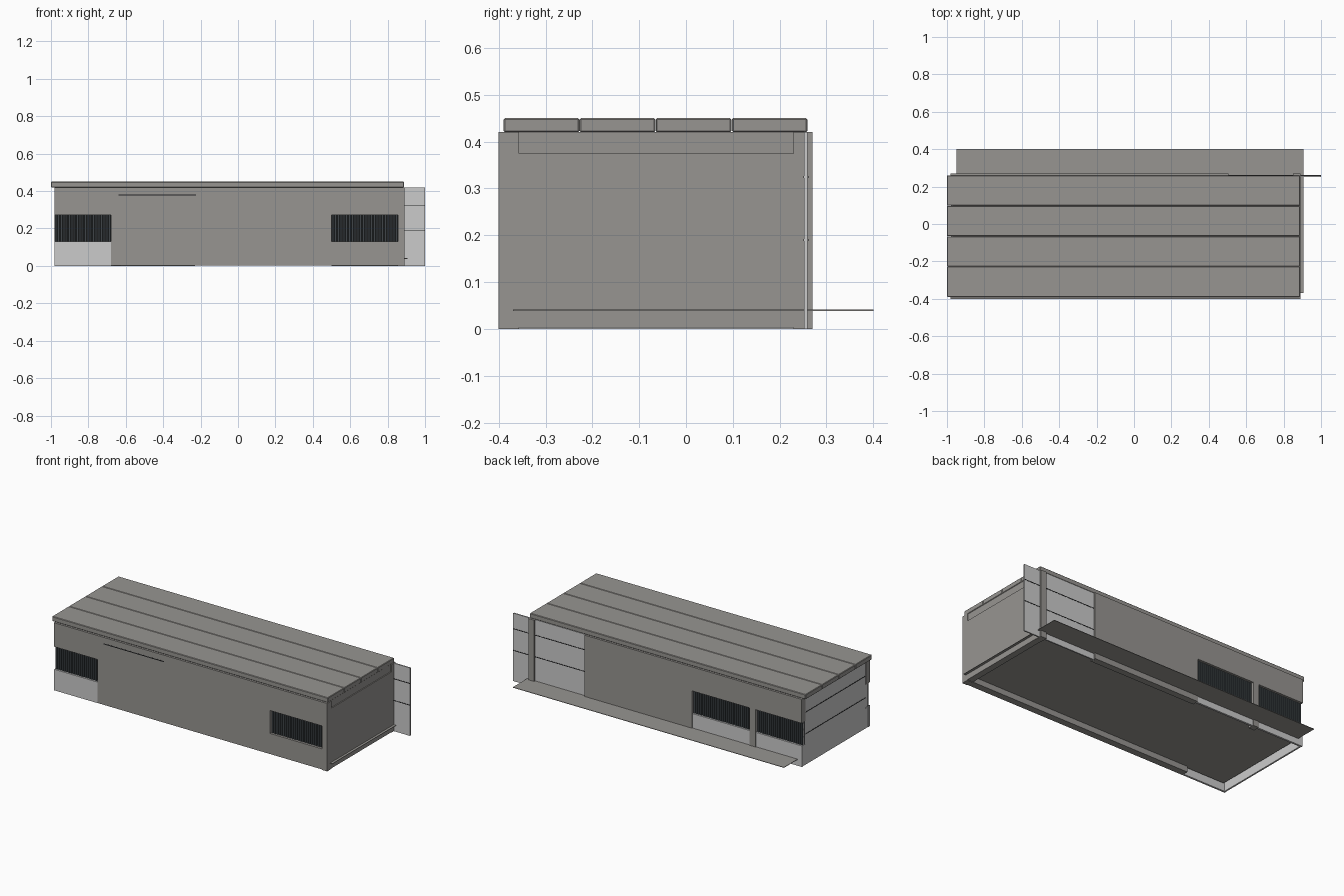
import bpy, bmesh

if "Cube" in bpy.data.objects:
    bpy.data.objects.remove(bpy.data.objects["Cube"])


def mat(name, r, g, b):
    m = bpy.data.materials.new(name)
    m.diffuse_color = (r, g, b, 1)
    m.use_nodes = True
    m.node_tree.nodes["Principled BSDF"].inputs["Base Color"].default_value = m.diffuse_color
    return m


CONCRETE = mat("warm_grey", 0.31, 0.30, 0.285)
LIGHT = mat("pale_panel", 0.60, 0.60, 0.60)
SLATE = mat("dark_slate", 0.05, 0.06, 0.066)
BLACK = mat("near_black", 0.015, 0.016, 0.017)


def boxes(name, material, specs, bevel=0):
    """One object from boxes given as (x0, x1, y0, y1, z0, z1)."""
    bm = bmesh.new()
    for x0, x1, y0, y1, z0, z1 in specs:
        vs = bmesh.ops.create_cube(bm, size=1)["verts"]
        for v in vs:
            v.co.x = x1 if v.co.x > 0 else x0
            v.co.y = y1 if v.co.y > 0 else y0
            v.co.z = z1 if v.co.z > 0 else z0
    me = bpy.data.meshes.new(name)
    bm.to_mesh(me)
    bm.free()
    me.materials.append(material)
    ob = bpy.data.objects.new(name, me)
    bpy.context.collection.objects.link(ob)
    if bevel:
        b = ob.modifiers.new("bevel", "BEVEL")
        b.width = bevel
        b.segments = 1
    return ob


TOP, SILL, HEAD = 0.42, 0.13, 0.272
F0, F1, B0, B1 = -0.40, -0.357, 0.23, 0.27   # front and back wall faces

# Front wall with two window openings
boxes("front_wall", CONCRETE, [
    (-0.68, 0.50, F0, F1, 0.003, TOP),
    (-0.98, -0.68, F0, F1, HEAD, TOP),
    (0.50, 0.855, F0, F1, 0.003, SILL),
    (0.50, 0.855, F0, F1, HEAD, TOP),
    (0.855, 0.89, F0, F1, 0, TOP)])

# Back wall, window pillar and door post
boxes("back_wall", CONCRETE, [
    (-0.23, 0.505, B0, B1, 0.003, TOP),
    (-0.98, -0.23, B0, B1, HEAD, TOP)])
boxes("back_pillars", CONCRETE, [
    (-0.665, -0.625, B0, B1, 0, HEAD),
    (0.85, 0.89, B0, B1, 0, TOP)])

# Right end wall with shallow recessed band under the roof
boxes("right_wall", CONCRETE, [
    (0.85, 0.89, F1, B0, 0.003, 0.375),
    (0.85, 0.884, F1, B0, 0.375, TOP)])

# Pale panels below the windows
boxes("lower_panels", LIGHT, [
    (-0.98, -0.68, F0 + 0.004, F0 + 0.016, 0, SILL),
    (-0.625, -0.23, B1 - 0.016, B1 - 0.004, 0, SILL),
    (-0.98, -0.665, B1 - 0.016, B1 - 0.004, 0, SILL)])
boxes("window_sills", LIGHT, [
    (-0.98, -0.68, F0 + 0.004, F1, SILL - 0.006, SILL),
    (-0.625, -0.23, B0, B1 - 0.004, SILL - 0.006, SILL),
    (-0.98, -0.665, B0, B1 - 0.004, SILL - 0.006, SILL)])

# Glazed left end and the sliding glass door that runs past the corner
boxes("left_glazing", LIGHT, [(-0.978, -0.968, F0 + 0.016, B1 - 0.016, 0, TOP)])
boxes("sliding_door", LIGHT, [(0.50, 1.0, 0.252, 0.260, 0, TOP)])
boxes("glazing_bars", BLACK, [
    s for z in (0.19, 0.324) for s in (
        (0.505, 1.0, 0.2505, 0.2615, z - 0.002, z + 0.002),
        (-0.9795, -0.967, F1, B0, z - 0.002, z + 0.002))])


# Slatted windows: dark pane behind a row of vertical fins
def window(name, x0, x1, face, inward):
    def ys(a, b):
        return tuple(sorted((face + inward * a, face + inward * b)))
    boxes(name + "_pane", BLACK, [(x0, x1, *ys(0.026, 0.030), SILL, HEAD)])
    n = round((x1 - x0) / 0.0145)
    p = (x1 - x0) / n
    boxes(name + "_slats", SLATE, [
        (x0 + i * p + 0.002, x0 + (i + 1) * p - 0.002, *ys(0.014, 0.026), SILL, HEAD)
        for i in range(n)])


window("front_left_window", -0.98, -0.68, F0, 1)
window("front_right_window", 0.50, 0.855, F0, 1)
window("back_window", -0.625, -0.23, B1, -1)
window("back_corner_window", -0.98, -0.665, B1, -1)

# Thin shadow rail high on the front wall
boxes("front_rail", BLACK, [(-0.64, -0.225, F0 - 0.0005, F0 + 0.004, 0.377, 0.383)])

# Floor slab running out to the back as a deck
boxes("floor_and_deck", CONCRETE, [(-0.95, 0.905, -0.37, 0.40, 0.038, 0.041)])

# Roof of four long planks on a thin underlay
w = 0.65 / 4
boxes("roof_planks", CONCRETE, [
    (-1.0, 0.887, -0.39 + i * w + 0.0005, -0.39 + (i + 1) * w - 0.0005, TOP, 0.45)
    for i in range(4)], bevel=0.003)
boxes("ceiling", CONCRETE, [(-0.97, 0.88, F1, B0, TOP - 0.006, TOP)])
